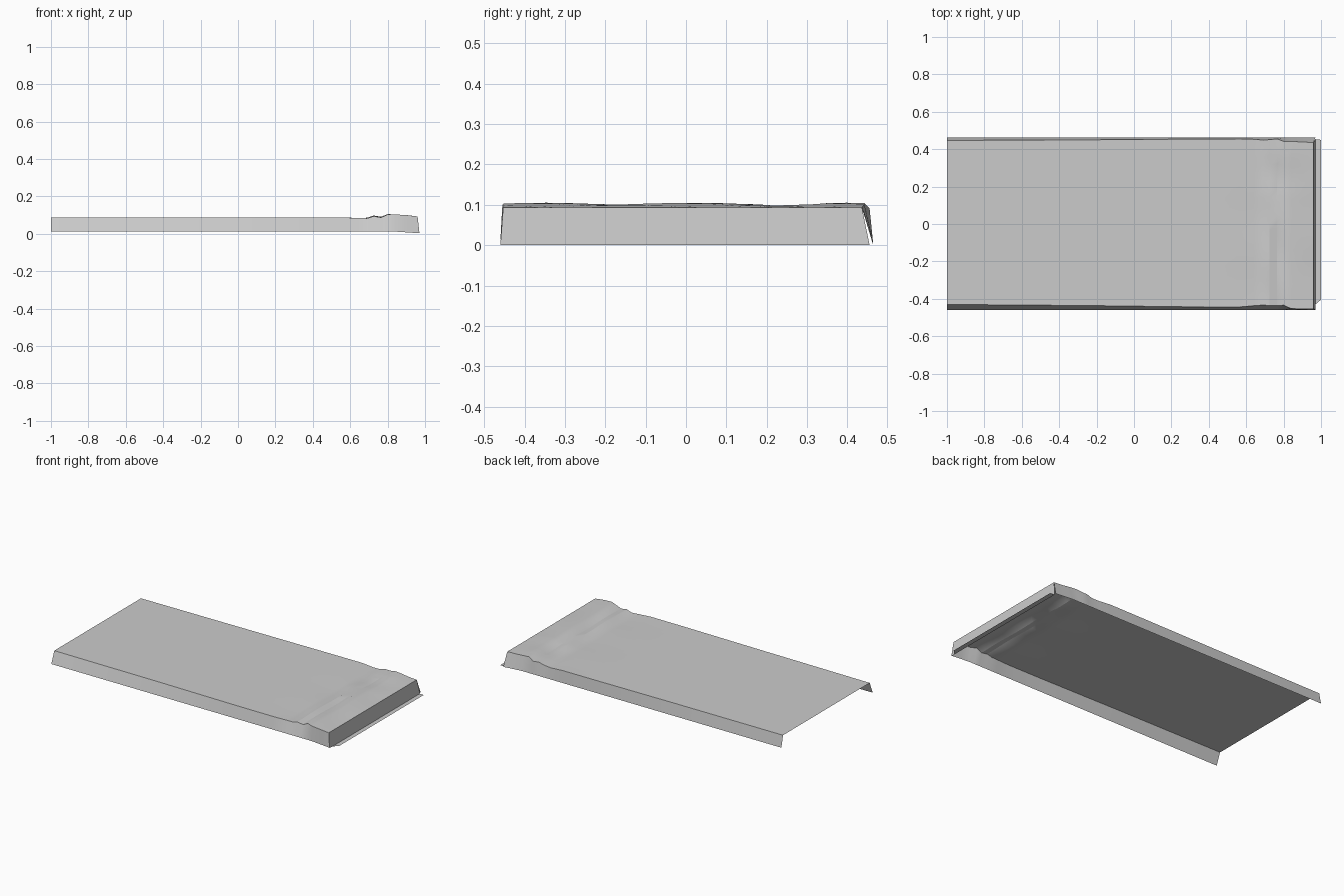
import bpy, bmesh, math

if "Cube" in bpy.data.objects:
    bpy.data.objects.remove(bpy.data.objects["Cube"])

# Stations along the length: x, top height, front top edge y, back top edge y, hem height
STATIONS = [
    (-1.00, .086, -.430, .447, .012), (-.24, .087, -.436, .450, .012),
    (.30, .087, -.443, .454, .012), (.56, .087, -.444, .455, .012),
    (.64, .083, -.437, .453, .012), (.69, .084, -.433, .449, .012),
    (.725, .092, -.436, .451, .012), (.765, .089, -.436, .455, .012),
    (.80, .103, -.434, .442, .012), (.84, .102, -.452, .442, .012),
    (.90, .098, -.455, .438, .008), (.96, .093, -.453, .436, .003)]
COLS = 20


def wrinkle(x, y):
    """Small folds across the gathered end."""
    if x < .6 or x > .93:
        return 0
    h = .0022 * math.sin(17 * y + 25 * x)
    if .70 < x < .75 and -.44 < y < .03:
        h += .004                      # long crease
    if .67 < x < .93 and .2 < y < .33:
        h -= .003                      # sunken patch
    return h


def sheet(name, rows):
    """Open surface through equal rows of points."""
    bm = bmesh.new()
    grid = [[bm.verts.new(p) for p in row] for row in rows]
    for a, b in zip(grid, grid[1:]):
        for i in range(len(a) - 1):
            bm.faces.new((a[i], b[i], b[i + 1], a[i + 1]))
    me = bpy.data.meshes.new(name)
    bm.to_mesh(me)
    bm.free()
    ob = bpy.data.objects.new(name, me)
    bpy.context.collection.objects.link(ob)
    bpy.context.view_layer.objects.active = ob
    ob.select_set(True)
    bpy.ops.object.shade_smooth_by_angle(angle=math.radians(25))
    ob.select_set(False)
    return ob


# Top cloth with both hanging sides
rows = []
for x, z, y0, y1, hem in STATIONS:
    xh = x + (.01 if x > .95 else 0)
    row = [(xh, -.46, hem)]
    for i in range(COLS + 1):
        y = y0 + (y1 - y0) * i / COLS
        row.append((x, y, z + wrinkle(x, y)))
    row.append((xh, .463, hem))
    rows.append(row)
sheet("cover_with_sides", rows)

# Hanging end panel
edge = rows[-1][1:-1]
sheet("end_panel", [
    edge,
    [(.97, -.46 + .915 * i / COLS, 0) for i in range(COLS + 1)]])

# Thin flap lying flat outside the end
sheet("end_flap", [
    [(.97, -.43, .0), (.97, 0, .0), (.97, .452, .0)],
    [(1.0, -.405, .001), (1.0, 0, .001), (1.0, .45, .001)]])
